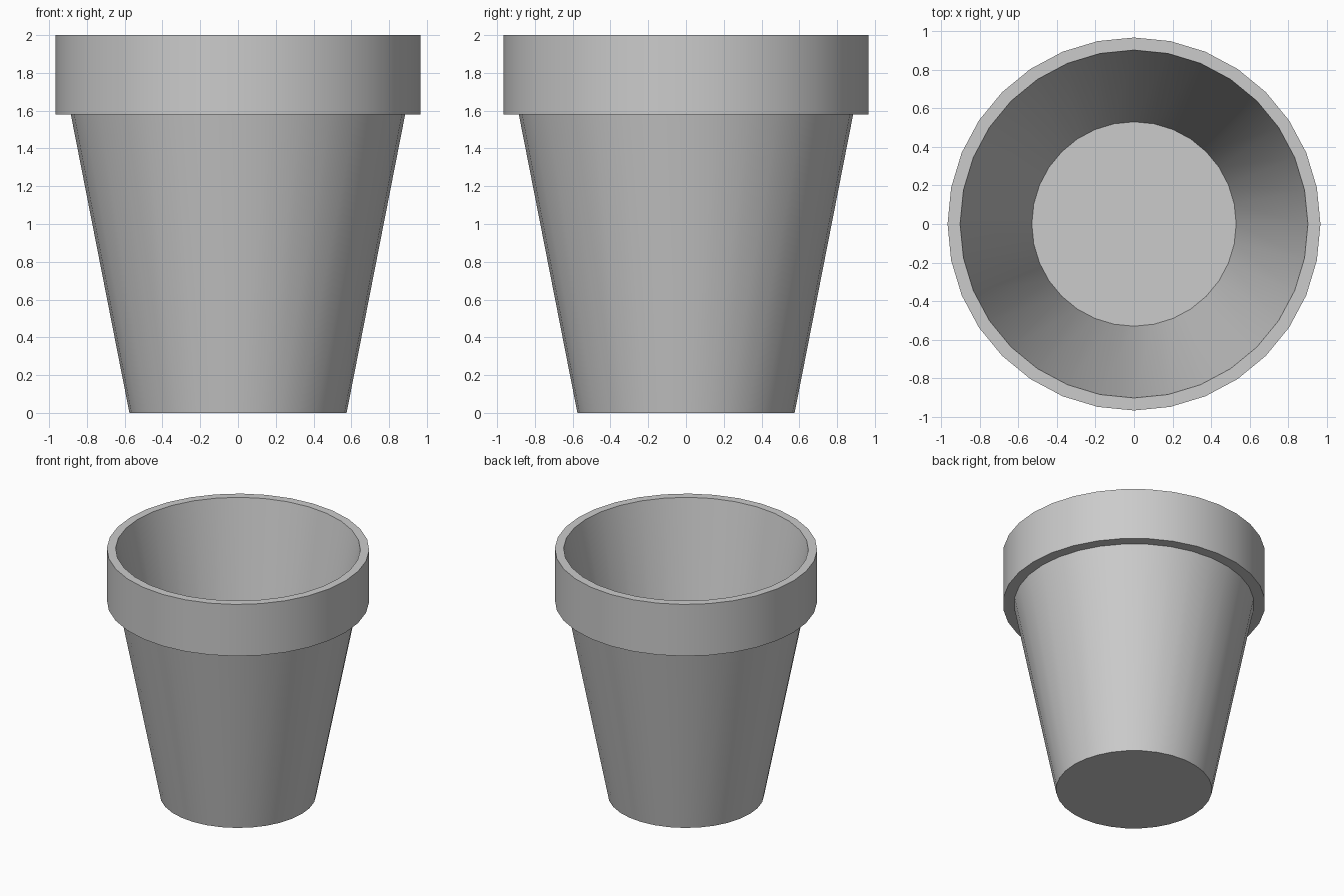
import bpy, bmesh, math

if "Cube" in bpy.data.objects:
    bpy.data.objects.remove(bpy.data.objects["Cube"])

SIDES = 32


def lathe(name, profile):
    """Revolve an (radius, z) profile around z, capping both open ends."""
    bm = bmesh.new()
    rings = []
    for r, z in profile:
        rings.append([bm.verts.new((r * math.cos(2 * math.pi * i / SIDES),
                                    r * math.sin(2 * math.pi * i / SIDES), z))
                      for i in range(SIDES)])
    for a, b in zip(rings, rings[1:]):
        for i in range(SIDES):
            j = (i + 1) % SIDES
            bm.faces.new((a[i], a[j], b[j], b[i]))
    bm.faces.new(rings[0][::-1])
    bm.faces.new(rings[-1])
    bmesh.ops.recalc_face_normals(bm, faces=bm.faces)
    mesh = bpy.data.meshes.new(name)
    bm.to_mesh(mesh)
    bm.free()
    obj = bpy.data.objects.new(name, mesh)
    bpy.context.collection.objects.link(obj)
    bpy.context.view_layer.objects.active = obj
    obj.select_set(True)
    bpy.ops.object.shade_smooth_by_angle(angle=math.radians(30))
    return obj


# Pot: tapered wall, thick collar at the top, hollow inside down to the floor
lathe("flower_pot", [
    (0.575, 0.0),    # underside
    (0.885, 1.58),   # top of tapered wall
    (0.967, 1.58),   # collar ledge
    (0.967, 2.0),    # collar top, outer
    (0.902, 2.0),    # collar top, inner
    (0.53, 0.10),    # inside floor
])
